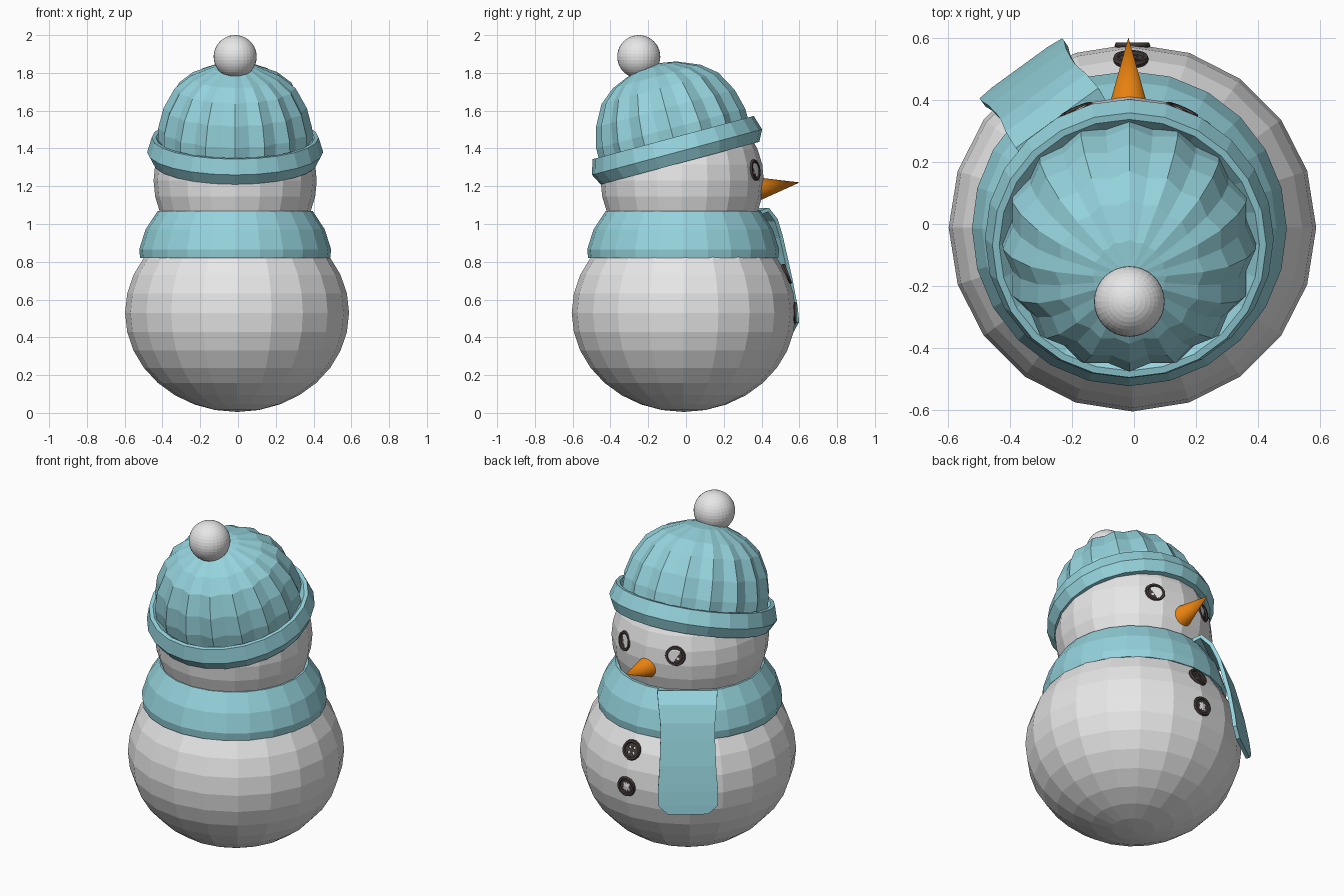
import bpy, bmesh, math
from mathutils import Matrix, Vector

if "Cube" in bpy.data.objects:
    bpy.data.objects.remove(bpy.data.objects["Cube"])


def material(name, rgb):
    m = bpy.data.materials.new(name)
    m.diffuse_color = (*rgb, 1)
    m.use_nodes = True
    m.node_tree.nodes["Principled BSDF"].inputs["Base Color"].default_value = m.diffuse_color
    return m


WHITE = material("snow_white", (0.8, 0.8, 0.8))
TEAL = material("pale_teal", (0.30, 0.65, 0.72))
ORANGE = material("carrot_orange", (0.80, 0.22, 0.005))
DARK = material("dark_button", (0.06, 0.045, 0.043))


def finish(name, bm, mat, matrix=None):
    bmesh.ops.recalc_face_normals(bm, faces=bm.faces)
    me = bpy.data.meshes.new(name)
    bm.to_mesh(me)
    bm.free()
    me.materials.append(mat)
    ob = bpy.data.objects.new(name, me)
    bpy.context.collection.objects.link(ob)
    if matrix:
        ob.matrix_world = matrix
    return ob


def ball(name, mat, loc, r, rz, segs, rings):
    bm = bmesh.new()
    bmesh.ops.create_uvsphere(bm, u_segments=segs, v_segments=rings, radius=1)
    return finish(name, bm, mat, Matrix.Translation(loc) @ Matrix.Diagonal((r, r, rz, 1)))


def lathe(name, mat, profile, segs, matrix, closed=True, rib=0.0):
    """Revolve (radius, height) points; rib pulls in every other column."""
    bm = bmesh.new()
    rows = []
    for r, z in profile:
        row = []
        for i in range(segs):
            k = r * (1 - rib * (i % 2))
            a = math.tau * i / segs
            row.append(bm.verts.new((k * math.cos(a), k * math.sin(a), z)))
        rows.append(row)
    pairs = list(zip(rows, rows[1:]))
    if closed:
        pairs.append((rows[-1], rows[0]))
    for a, b in pairs:
        for i in range(segs):
            j = (i + 1) % segs
            bm.faces.new((a[i], a[j], b[j], b[i]))
    if not closed:
        bm.faces.new(rows[0])
        bm.faces.new(rows[-1])
    return finish(name, bm, mat, matrix)


# Snow balls
BODY = Vector((-0.005, -0.012, 0.53))
HEAD = Vector((-0.015, -0.02, 1.23))
ball("body", WHITE, BODY, 0.593, 0.525, 20, 16)
ball("head", WHITE, HEAD, 0.432, 0.432, 20, 16)

# Scarf wrap
lathe("scarf_wrap", TEAL,
      [(0.46, 0.82), (0.503, 0.82), (0.508, 0.865), (0.475, 0.97), (0.41, 1.07), (0.37, 1.07)],
      24, Matrix.Translation((-0.015, -0.015, 0)))

# Hanging scarf end: (distance from the centre, height, half width)
path = [(0.37, 1.06, 0.16), (0.42, 1.075, 0.165), (0.475, 1.02, 0.16), (0.515, 0.93, 0.15),
        (0.54, 0.84, 0.15), (0.575, 0.70, 0.155), (0.60, 0.56, 0.165), (0.61, 0.48, 0.165),
        (0.615, 0.43, 0.11)]
ang = math.radians(126)
out = Vector((math.cos(ang), math.sin(ang), 0))
side = Vector((math.sin(ang), -math.cos(ang), 0))
bm = bmesh.new()
rows = [[bm.verts.new(out * d + side * (w * t) + Vector((0, 0, z))) for t in (-1, -0.4, 0.4, 1)]
        for d, z, w in path]
for a, b in zip(rows, rows[1:]):
    for i in range(3):
        bm.faces.new((a[i], a[i + 1], b[i + 1], b[i]))
tail = finish("scarf_end", bm, TEAL)
mod = tail.modifiers.new("thickness", "SOLIDIFY")
mod.thickness = 0.022
mod.offset = 0

# Tilted hat: brim, ribbed crown, pompom
tilt = Matrix.Translation((-0.015, -0.05, 1.39)) @ Matrix.Rotation(math.radians(15), 4, 'X')
lathe("hat_brim", TEAL,
      [(0.40, -0.07), (0.435, -0.07), (0.466, -0.01), (0.442, 0.07), (0.42, 0.07), (0.37, 0.02)],
      24, tilt)
crown = [(0.41, 0.0), (0.408, 0.12), (0.38, 0.23), (0.32, 0.34), (0.24, 0.405), (0.12, 0.455),
         (0.03, 0.47)]
lathe("hat_crown", TEAL, crown, 32, tilt, closed=False, rib=0.06)
ball("pompom", WHITE, (-0.015, -0.25, 1.886), 0.114, 0.114, 32, 20)

# Carrot nose, pointing to +y and slightly up
base, tip = Vector((-0.018, 0.35, 1.181)), Vector((-0.018, 0.602, 1.22))
axis = tip - base
bm = bmesh.new()
bmesh.ops.create_cone(bm, cap_ends=True, segments=32, radius1=0.071, radius2=0,
                      depth=axis.length)
nose = finish("carrot_nose", bm, ORANGE, Matrix.Translation((base + tip) / 2)
              @ axis.to_track_quat('Z', 'Y').to_matrix().to_4x4())
for p in nose.data.polygons:
    p.use_smooth = len(p.vertices) == 3

# One button with a raised rim and four holes, shared by eyes and body
button = lathe("left_eye", DARK,
               [(0.054, -0.011), (0.058, 0.0), (0.054, 0.011), (0.043, 0.011), (0.039, 0.004)],
               24, None, closed=False)
bm = bmesh.new()
for sx in (-1, 1):
    for sy in (-1, 1):
        bmesh.ops.create_cone(bm, cap_ends=True, segments=10, radius1=0.008, radius2=0.008,
                              depth=0.1, matrix=Matrix.Translation((sx * 0.015, sy * 0.015, 0)))
cutter = finish("button_hole_cutter", bm, DARK)
cutter.hide_render = True
mod = button.modifiers.new("holes", "BOOLEAN")
mod.operation = 'DIFFERENCE'
mod.object = cutter
bpy.context.view_layer.update()
mesh = bpy.data.meshes.new_from_object(
    button.evaluated_get(bpy.context.evaluated_depsgraph_get()))
button.modifiers.clear()
button.data = mesh
bpy.data.objects.remove(cutter)


def place(ob, pos, centre):
    n = (Vector(pos) - centre).normalized()
    ob.matrix_world = (Matrix.Translation(pos)
                       @ n.to_track_quat('Z', 'Y').to_matrix().to_4x4())


spots = [("left_eye", (-0.183, 0.362, 1.285), HEAD), ("right_eye", (0.153, 0.362, 1.285), HEAD),
         ("upper_button", (-0.01, 0.532, 0.735), BODY), ("lower_button", (-0.005, 0.574, 0.53), BODY)]
for i, (name, pos, centre) in enumerate(spots):
    ob = button
    if i:
        ob = bpy.data.objects.new(name, mesh)
        bpy.context.collection.objects.link(ob)
    place(ob, pos, centre)
